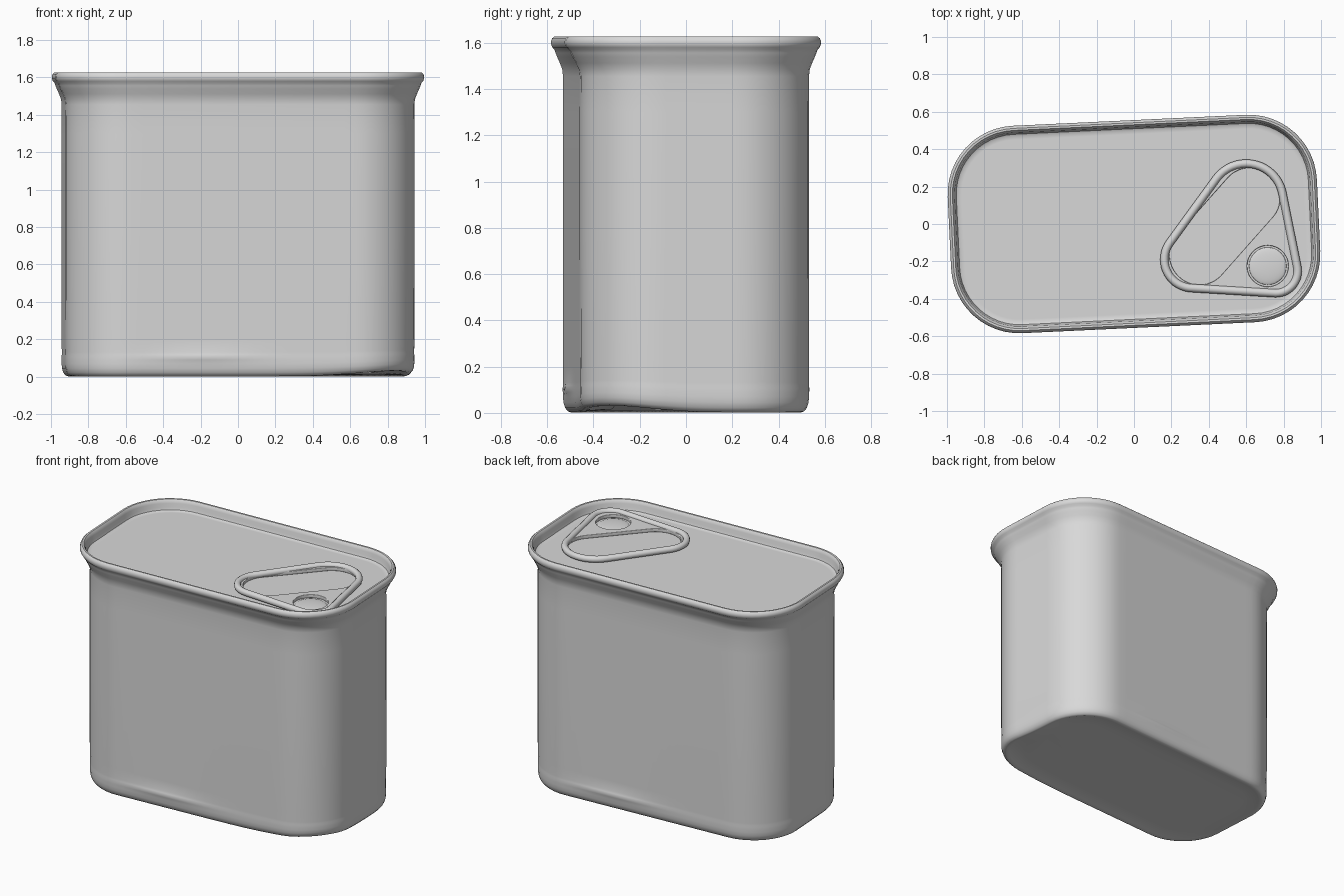
import bpy, bmesh, math
from mathutils import Vector, Matrix
from mathutils.geometry import convex_hull_2d

cube = bpy.data.objects.get("Cube")
if cube:
    bpy.data.objects.remove(cube, do_unlink=True)

GREY = (0.69, 0.69, 0.69, 1)
tin = bpy.data.materials.new("tin_grey")
tin.use_nodes = True
tin.diffuse_color = GREY
tin.node_tree.nodes["Principled BSDF"].inputs["Base Color"].default_value = GREY

# half width, half depth, corner radius and turn in degrees
WALL = (0.935, 0.496, 0.335, 3.5)
RIM = (0.988, 0.555, 0.365, 2.7)
LID_Z = 1.555


def finish(obj, angle=40):
    obj.data.materials.clear()
    obj.data.materials.append(tin)
    bpy.ops.object.select_all(action='DESELECT')
    obj.select_set(True)
    bpy.context.view_layer.objects.active = obj
    bpy.ops.object.shade_smooth_by_angle(angle=math.radians(angle))


def can_outline(blend, inset, corner=12, side=20):
    """Turned rounded rectangle between the wall (0) and rim (1) shapes, offset inwards."""
    hx, hy, r, turn = (a + (b - a) * blend for a, b in zip(WALL, RIM))
    cx, cy = hx - r, hy - r
    out = []
    centres = [Vector(c) for c in ((cx, cy), (-cx, cy), (-cx, -cy), (cx, -cy))]
    for k, c in enumerate(centres):
        for i in range(corner + 1):
            a = math.pi / 2 * (k + i / corner)
            out.append(c + (r - inset) * Vector((math.cos(a), math.sin(a))))
        # points along the straight side that follows
        start, run = out[-1], centres[(k + 1) % 4] - c
        out += [start + run * j / side for j in range(1, side)]
    rot = Matrix.Rotation(math.radians(turn), 2)
    return [rot @ p for p in out]


def dent(co):
    """Lifts one bottom corner and presses a crease into the long sides."""
    if co.z < 0.2:
        near = math.exp(-((co.x - 0.8) / 0.3) ** 2 - ((co.y + 0.3) / 0.24) ** 2)
        co.z += 0.03 * near * (1 - co.z / 0.2)
        if abs(co.y) > 0.42:
            centre = math.copysign(0.2, co.y)
            bump = 0.009 * math.exp(-((co.x - centre) / 0.28) ** 2)
            bump *= math.exp(-((co.z - 0.105) / 0.02) ** 2)
            co.y += math.copysign(bump, co.y)
    return co


def loft(name, spec):
    """Skins outlines given as (blend, inset, z)."""
    bm = bmesh.new()
    rings = [[bm.verts.new(dent(Vector((p.x, p.y, z)))) for p in can_outline(t, inset)]
             for t, inset, z in spec]
    for a, b in zip(rings, rings[1:]):
        for i in range(len(a)):
            j = (i + 1) % len(a)
            bm.faces.new((a[i], a[j], b[j], b[i]))
    bm.faces.new(rings[0][::-1])
    bm.faces.new(rings[-1])
    bmesh.ops.recalc_face_normals(bm, faces=bm.faces)
    me = bpy.data.meshes.new(name)
    bm.to_mesh(me)
    bm.free()
    obj = bpy.data.objects.new(name, me)
    bpy.context.collection.objects.link(obj)
    finish(obj)


# Body: base and wall, flared neck, rolled rim and sunken lid
BASE = [(0.15, 0.010), (0.055, 0.008), (0.035, 0.002), (0.021, 0.007), (0.009, 0.022),
        (0.002, 0.045), (0.0, 0.070), (0.0, 0.090), (0.0, 0.105), (0.001, 0.118),
        (0.001, 0.132), (0.0, 0.20), (-0.001, 0.75), (-0.001, 1.30), (0.0, 1.455)]
NECK = [(0.06, 1.485), (0.26, 1.512), (0.48, 1.538), (0.62, 1.556), (0.70, 1.570),
        (0.88, 1.580), (0.98, 1.592), (1.0, 1.606)]
INSIDE = [(0.005, 1.619), (0.014, 1.627), (0.025, 1.626), (0.032, 1.617), (0.037, 1.602),
          (0.040, 1.578), (0.046, 1.561), (0.058, LID_Z), (0.075, LID_Z)]
loft("can_body", [(0, i, z) for i, z in BASE] + [(t, 0, z) for t, z in NECK]
     + [(1, i, z) for i, z in INSIDE])


def hull(circles, shrink=0.0, n=48):
    """Outline wrapped round circles given as (x, y, radius)."""
    pts = [Vector((x + (r - shrink) * math.cos(2 * math.pi * i / n),
                   y + (r - shrink) * math.sin(2 * math.pi * i / n)))
           for x, y, r in circles for i in range(n)]
    return [pts[i] for i in convex_hull_2d(pts)]


def curve_part(name, outlines, z, bevel, extrude=0.0, fill=False):
    cu = bpy.data.curves.new(name, 'CURVE')
    cu.dimensions = '2D' if fill else '3D'
    cu.fill_mode = 'BOTH' if fill else 'FULL'
    cu.bevel_depth, cu.bevel_resolution, cu.extrude = bevel, 3, extrude
    for pts in outlines:
        sp = cu.splines.new('POLY')
        sp.points.add(len(pts) - 1)
        for p, co in zip(sp.points, pts):
            p.co = (co[0], co[1], 0, 1)
        sp.use_cyclic_u = True
    obj = bpy.data.objects.new(name, cu)
    obj.location.z = z
    bpy.context.collection.objects.link(obj)
    bpy.ops.object.select_all(action='DESELECT')
    obj.select_set(True)
    bpy.context.view_layer.objects.active = obj
    bpy.ops.object.convert(target='MESH')
    finish(bpy.context.view_layer.objects.active)


# Pull tab: rounded triangle with a slanted finger hole and a rivet hole
TAB = [(0.60, 0.125, 0.22), (0.315, -0.19, 0.175), (0.757, -0.252, 0.14)]
HOLE = [(0.62, 0.14, 0.16), (0.35, -0.165, 0.16)]
RIVET = (0.715, -0.225, 0.11)
curve_part("pull_tab_plate", [hull(TAB, 0.022), hull(HOLE, -0.004), hull([RIVET], -0.004)],
           LID_Z + 0.012, 0.004, 0.008, fill=True)
curve_part("pull_tab_rim", [hull(TAB, 0.022)], LID_Z + 0.022, 0.022)

# Rivet: low dome set in its hole
bpy.ops.mesh.primitive_uv_sphere_add(segments=32, ring_count=16, radius=1,
                                     location=(RIVET[0], RIVET[1], LID_Z))
rivet = bpy.context.object
rivet.name = "rivet_dome"
rivet.scale = (0.10, 0.10, 0.014)
finish(rivet)
